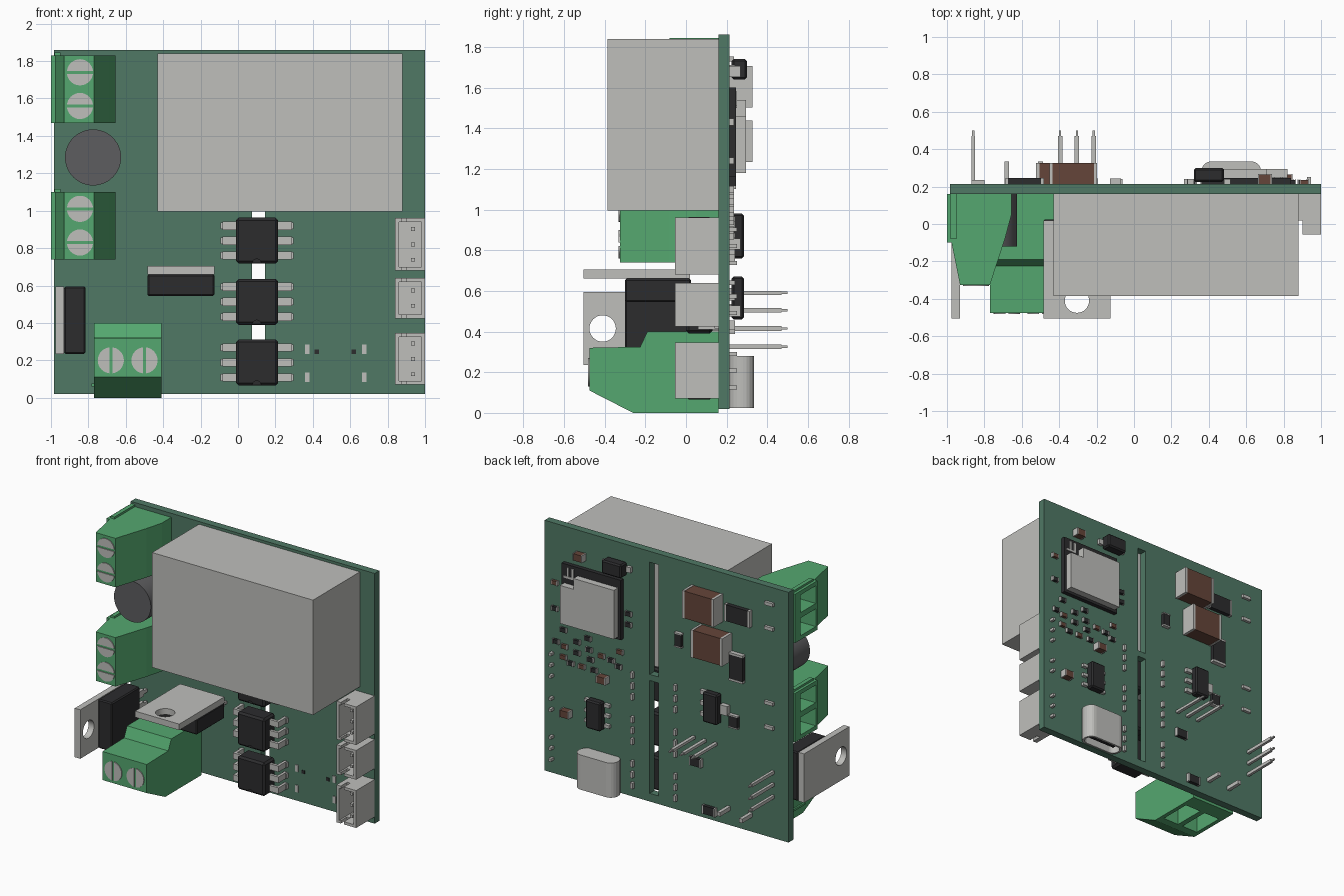
import bpy, bmesh, math
from mathutils import Matrix, Vector

cube = bpy.data.objects.get("Cube")
if cube:
    bpy.data.objects.remove(cube, do_unlink=True)


def material(name, r, g, b):
    m = bpy.data.materials.new(name)
    m.use_nodes = True
    m.diffuse_color = (r, g, b, 1)
    m.node_tree.nodes["Principled BSDF"].inputs["Base Color"].default_value = (r, g, b, 1)
    return m


BOARD = material("board green", .08, .19, .13)
GREEN = material("terminal green", .09, .39, .16)
GREY = material("light grey", .52, .52, .50)
BLACK = material("chip black", .025, .025, .027)
DARK = material("dark grey", .11, .11, .115)
BROWN = material("ceramic brown", .13, .06, .042)
FRONT, BACK = .16, .215


def finish(name, bm, mat):
    bmesh.ops.recalc_face_normals(bm, faces=bm.faces)
    mesh = bpy.data.meshes.new(name)
    bm.to_mesh(mesh)
    bm.free()
    mesh.materials.append(mat)
    ob = bpy.data.objects.new(name, mesh)
    bpy.context.collection.objects.link(ob)
    return ob


def boxes(name, mat, *extents, bevel=0):
    """One object made of boxes given as x0, x1, y0, y1, z0, z1."""
    bm = bmesh.new()
    for x0, x1, y0, y1, z0, z1 in extents:
        m = Matrix.Translation(((x0 + x1) / 2, (y0 + y1) / 2, (z0 + z1) / 2))
        bmesh.ops.create_cube(bm, size=1, matrix=m @ Matrix.Diagonal((x1 - x0, y1 - y0, z1 - z0, 1)))
    if bevel:
        bmesh.ops.bevel(bm, geom=bm.edges[:], offset=bevel, segments=1, affect='EDGES')
    return finish(name, bm, mat)


def prism(name, mat, points, axis, lo, hi):
    """Profile in (y, z) along x when axis is 0, or in (x, y) along z when axis is 2."""
    bm = bmesh.new()
    place = (lambda a, b: (lo, a, b)) if axis == 0 else (lambda a, b: (a, b, lo))
    face = bm.faces.new([bm.verts.new(place(a, b)) for a, b in points])
    new = bmesh.ops.extrude_face_region(bm, geom=[face])["geom"]
    shift = Vector((0, 0, 0))
    shift[axis] = hi - lo
    bmesh.ops.translate(bm, vec=shift, verts=[g for g in new if isinstance(g, bmesh.types.BMVert)])
    return finish(name, bm, mat)


def disc(name, mat, x, z, r, y0, y1, sides=32):
    bm = bmesh.new()
    m = Matrix.Translation((x, (y0 + y1) / 2, z)) @ Matrix.Rotation(math.pi / 2, 4, 'X')
    bmesh.ops.create_cone(bm, cap_ends=True, segments=sides, radius1=r, radius2=r, depth=y1 - y0, matrix=m)
    for f in bm.faces:
        f.smooth = len(f.verts) == 4
    for e in bm.edges:
        e.smooth = all(f.smooth for f in e.link_faces)
    return finish(name, bm, mat)


def cut(ob, cutter):
    mod = ob.modifiers.new("cut", 'BOOLEAN')
    mod.operation, mod.object = 'DIFFERENCE', cutter
    bpy.context.view_layer.update()
    graph = bpy.context.evaluated_depsgraph_get()
    mesh = bpy.data.meshes.new_from_object(ob.evaluated_get(graph))
    ob.modifiers.clear()
    ob.data = mesh
    bpy.data.objects.remove(cutter, do_unlink=True)


def screw(x, z, across):
    s = disc("terminal_screw", GREY, x, z, .07, 0, .02)
    w, h = (.1, .008) if across else (.008, .1)
    cut(s, boxes("slot", GREY, (x - w, x + w, -.01, .008, z - h, z + h)))
    return s


# Circuit board with two isolation slots
board = boxes("circuit_board", BOARD, (-.985, 1, FRONT, BACK, .02, 1.86))
cut(board, boxes("slots", BOARD, (.075, .145, 0, .4, .08, .91), (.075, .145, 0, .4, .955, 1.78)))

# Large front parts
boxes("power_module", GREY, (-.43, .88, -.385, FRONT, .995, 1.84))
disc("round_capacitor", DARK, -.775, 1.285, .15, -.12, FRONT, 48)

# Side terminal blocks
side = [(-1, FRONT), (-1, -.1), (-.975, -.1), (-.93, -.325), (-.77, -.325), (-.69, -.08), (-.655, .05), (-.655, FRONT)]
for z0 in (.74, 1.47):
    t = prism("side_terminal", GREEN, side, 2, z0, z0 + .36)
    cut(t, boxes("holes", GREEN, *[(-1.1, -.8, -.08, .1, z0 + a, z0 + a + .13) for a in (.03, .2)]))
    boxes("terminal_rail", GREEN, (-.98, -.95, -.08, FRONT, z0 + .36, z0 + .375))
    for a in (.09, .27):
        screw(-.845, z0 + a, True).location.y = -.331
        boxes("terminal_pin", GREY, (-.87, -.8, .2, .235, z0 + a - .012, z0 + a + .012))

# Bottom terminal block
low = [(FRONT, 0), (FRONT, .4), (-.19, .4), (-.225, .325), (-.475, .32), (-.475, .11), (-.26, 0)]
t = prism("bottom_terminal", GREEN, low, 0, -.77, -.41)
cut(t, boxes("holes", GREEN, *[(x, x + .13, -.2, .04, -.1, .2) for x in (-.74, -.57)]))
boxes("terminal_rail", GREEN, (-.782, -.77, -.27, FRONT, .06, .075))
for x in (-.68, -.5):
    screw(x, .2, False).location.y = -.481
    boxes("terminal_pin", GREY, (x - .013, x + .013, .2, .335, .13, .16))


# Power transistors, built lying flat and then placed
def transistor(place):
    tab = boxes("transistor_tab", GREY, (-.18, .18, -.505, .02, .07, .115))
    hole = disc("hole", GREY, 0, 0, .065, -.2, .2)
    hole.matrix_world = Matrix.Translation((0, -.41, .09)) @ Matrix.Rotation(math.pi / 2, 4, 'X')
    cut(tab, hole)
    body = boxes("transistor_body", BLACK, (-.18, .18, -.3, .025, -.045, .07), bevel=.008)
    legs = []
    for u in (-.09, 0, .09):
        legs += [(u - .025, u + .025, .02, .12, -.012, .012), (u - .012, u + .012, .12, .47, -.01, .01),
                 (u - .006, u + .006, .47, .5, -.006, .006)]
    for ob in (tab, body, boxes("transistor_legs", GREY, *legs)):
        ob.matrix_world = place


transistor(Matrix.Translation((-.305, 0, .59)))
transistor(Matrix.Translation((-.86, 0, .415)) @ Matrix.Rotation(-math.pi / 2, 4, 'Y'))

# Six-legged couplers bridging the slots
for z in (.84, .513, .188):
    body = boxes("coupler_body", BLACK, (-.01, .215, .0, .13, z - .123, z + .123), bevel=.014)
    cut(body, disc("notch", BLACK, .1, z - .123, .025, -.05, .01, 16))
    legs = []
    for dz in (-.08, 0, .08):
        for s in (-1, 1):
            for a, b, y0, y1, w in ((.1, .17, .06, .08, .022), (.165, .185, .06, .24, .022), (.165, .195, .14, .16, .018)):
                xs = sorted((.1025 + s * a, .1025 + s * b))
                legs.append((*xs, y0, y1, z + dz - w, z + dz + w))
    boxes("coupler_legs", GREY, *legs)

# Plug sockets along the edge
for z0, z1, pins in ((.68, .96, 3), (.425, .64, 2), (.07, .345, 3)):
    s = boxes("plug_socket", GREY, (.84, 1, -.055, FRONT, z0, z1))
    cut(s, boxes("cavity", GREY, (.862, .98, -.2, .11, z0 + .02, z1 - .02)))
    cut(s, boxes("notch", GREY, (.875, .9, -.2, .02, z0 - .1, z1 + .1)))
    mid = (z0 + z1) / 2
    zs = [mid + (i - (pins - 1) / 2) * .082 for i in range(pins)]
    boxes("socket_pins", GREY, *[(.925, .945, -.02, .25, z - .01, z + .01) for z in zs])

# Mounting tabs of the cable port showing at the front
boxes("port_tabs", GREY, *[(x - .012, x + .012, .153, .17, z - .025, z + .025) for x in (.37, .675) for z in (.11, .26)])
boxes("port_peg_holes", BLACK, *[(x - .012, x + .012, .156, .165, .233, .257) for x in (.42, .62)])

# Cable port
def rounded(x0, x1, y0, y1, r):
    pts = []
    for cx, cy, a in ((x1 - r, y1 - r, 0), (x0 + r, y1 - r, 90), (x0 + r, y0 + r, 180), (x1 - r, y0 + r, 270)):
        pts += [(cx + r * math.cos(math.radians(a + k * 18)), cy + r * math.sin(math.radians(a + k * 18))) for k in range(6)]
    return pts


port = prism("cable_port", GREY, rounded(.36, .68, .212, .335, .055), 2, .025, .28)
cut(port, prism("mouth", GREY, rounded(.375, .665, .227, .32, .045), 2, -.1, .2))
boxes("port_tongue", BLACK, (.41, .63, .262, .285, .05, .22))

# Radio module with stepped shield
boxes("radio_board", BLACK, (.36, .84, BACK, .245, 1.16, 1.6))
shield = [(.38, 1.18), (.82, 1.18), (.82, 1.46), (.71, 1.46), (.71, 1.54), (.38, 1.54)]
s = prism("radio_shield", GREY, [(x, z) for x, z in shield], 2, 0, .05)
s.matrix_world = Matrix.Translation((0, .295, 0)) @ Matrix.Rotation(math.pi / 2, 4, 'X')
boxes("radio_antenna", GREY, (.74, .82, .245, .25, 1.5, 1.515), (.74, .755, .245, .25, 1.5, 1.58), (.78, .795, .245, .25, 1.5, 1.58))


# Surface parts on the back: body with two metal ends
def chip(name, mat, x, z, w, h, tall, upright=False):
    e = .12
    boxes(name, mat, (x - w / 2, x + w / 2, BACK, BACK + tall, z - h / 2, z + h / 2))
    ends = []
    for s in (-1, 1):
        if upright:
            zs = sorted((z + s * h / 2 * (1 - e), z + s * (h / 2 + .003)))
            ends.append((x - w / 2 - .002, x + w / 2 + .002, BACK, BACK + tall + .002, *zs))
        else:
            xs = sorted((x + s * w / 2 * (1 - e), x + s * (w / 2 + .003)))
            ends.append((*xs, BACK, BACK + tall + .002, z - h / 2 - .002, z + h / 2 + .002))
    boxes(name + "_ends", GREY, *ends)


chip("large_capacitor", BROWN, -.325, 1.605, .25, .2, .11)
chip("large_capacitor", BROWN, -.395, 1.335, .25, .2, .11)
chip("large_resistor", BLACK, -.585, 1.59, .2, .12, .03)
chip("large_resistor", BLACK, -.575, 1.205, .11, .2, .03, True)
for x, z, w, h, up in ((-.1, 1.28, .055, .1, True), (-.55, .8, .07, .09, True), (-.24, .42, .09, .06, False), (-.35, .09, .1, .06, False)):
    chip("medium_resistor", BLACK, x, z, w, h, .025, up)
for x, z in ((.7, 1.68), (.81, .5), (.51, .83)):
    chip("small_capacitor", BROWN, x, z, .07, .05, .05)
small = ((.84, 1.10), (.9, 1.0), (.83, .98), (.73, 1.04), (.64, 1.09), (.84, .9), (.73, .96), (.78, .87), (.69, .87),
         (.63, 1.01), (.62, .94), (.53, .99), (.59, .87), (.45, .98), (.38, 1.06), (.39, .95), (.91, 1.24),
         (.91, 1.43), (.31, 1.36), (.31, 1.28))
for i, (x, z) in enumerate(small):
    chip("small_part", BROWN if i % 3 == 2 else BLACK, x, z, .045, .03, .02, False)

# Black regulator packages on the back
boxes("top_diode", BLACK, (.32, .48, .225, .3, 1.64, 1.74), bevel=.01)
boxes("top_diode_leads", GREY, (.285, .32, BACK, .24, 1.67, 1.71), (.48, .515, BACK, .24, 1.67, 1.71))
boxes("regulator", BLACK, (-.45, -.33, .225, .285, .76, .98), bevel=.01)
boxes("regulator_leads", GREY, (-.51, -.45, BACK, .25, .835, .905), *[(-.33, -.28, BACK, .24, z - .015, z + .015) for z in (.79, .87, .95)])
boxes("interface_chip", BLACK, (.5, .62, .225, .285, .46, .67), bevel=.01)
boxes("interface_leads", GREY, *[(x, x + .04, BACK, .24, z - .012, z + .012) for x in (.46, .62) for z in (.49, .565, .64)])
